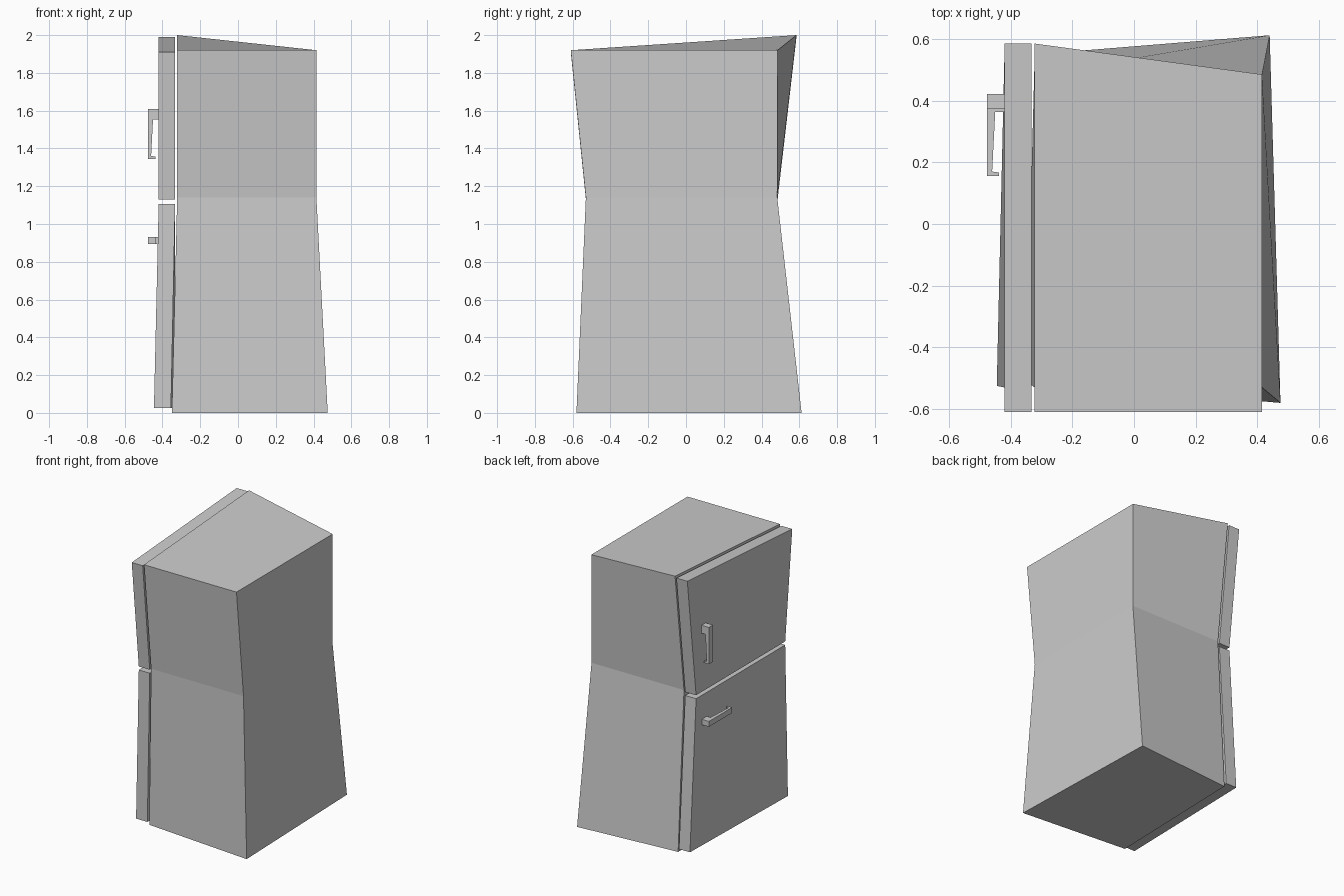
import bpy, bmesh


def make_mesh(name, bm):
    bmesh.ops.recalc_face_normals(bm, faces=bm.faces[:])
    mesh = bpy.data.meshes.new(name)
    bm.to_mesh(mesh)
    bm.free()
    obj = bpy.data.objects.new(name, mesh)
    bpy.context.collection.objects.link(obj)
    return obj


def loft(name, rings):
    """Skin a stack of equal-length point rings and cap both ends."""
    bm = bmesh.new()
    loops = [[bm.verts.new(p) for p in ring] for ring in rings]
    n = len(loops[0])
    for low, high in zip(loops, loops[1:]):
        for i in range(n):
            j = (i + 1) % n
            bm.faces.new((low[i], low[j], high[j], high[i]))
    bm.faces.new(loops[0][::-1])
    bm.faces.new(loops[-1])
    return make_mesh(name, bm)


# Pinched, slightly twisted cabinet: front-left, front-right, back-right, back-left
loft("cabinet", [
    [(-0.35, -0.51, 0), (0.475, -0.58, 0), (0.44, 0.612, 0), (-0.322, 0.55, 0)],
    [(-0.322, -0.53, 1.14), (0.415, -0.53, 1.14), (0.415, 0.483, 1.14), (-0.322, 0.483, 1.14)],
    [(-0.322, -0.61, 1.92), (0.415, -0.61, 1.92), (0.415, 0.485, 1.92), (-0.322, 0.585, 2.0)],
])

# Doors on the left side follow the same pinch
loft("upper_door", [
    [(-0.42, -0.53, 1.13), (-0.333, -0.53, 1.13), (-0.333, 0.485, 1.13), (-0.42, 0.485, 1.13)],
    [(-0.42, -0.61, 1.91), (-0.333, -0.61, 1.91), (-0.333, 0.585, 1.99), (-0.42, 0.585, 1.99)],
])
loft("lower_door", [
    [(-0.445, -0.525, 0.025), (-0.355, -0.525, 0.025), (-0.333, 0.555, 0.025), (-0.42, 0.555, 0.025)],
    [(-0.42, -0.53, 1.105), (-0.333, -0.53, 1.105), (-0.333, 0.485, 1.105), (-0.42, 0.485, 1.105)],
])

# Hooked handle profile: (x, distance along the grip from its thick end)
HOOK = [(-0.418, 0), (-0.477, 0), (-0.477, 0.265), (-0.438, 0.265),
        (-0.438, 0.253), (-0.46, 0.25), (-0.45, 0.057), (-0.418, 0.057)]

# Upper handle hangs down, lower handle runs toward the front
loft("upper_handle", [[(x, y, 1.61 - d) for x, d in HOOK] for y in (0.375, 0.422)])
loft("lower_handle", [[(x, 0.42 - d, z) for x, d in HOOK] for z in (0.893, 0.932)])
